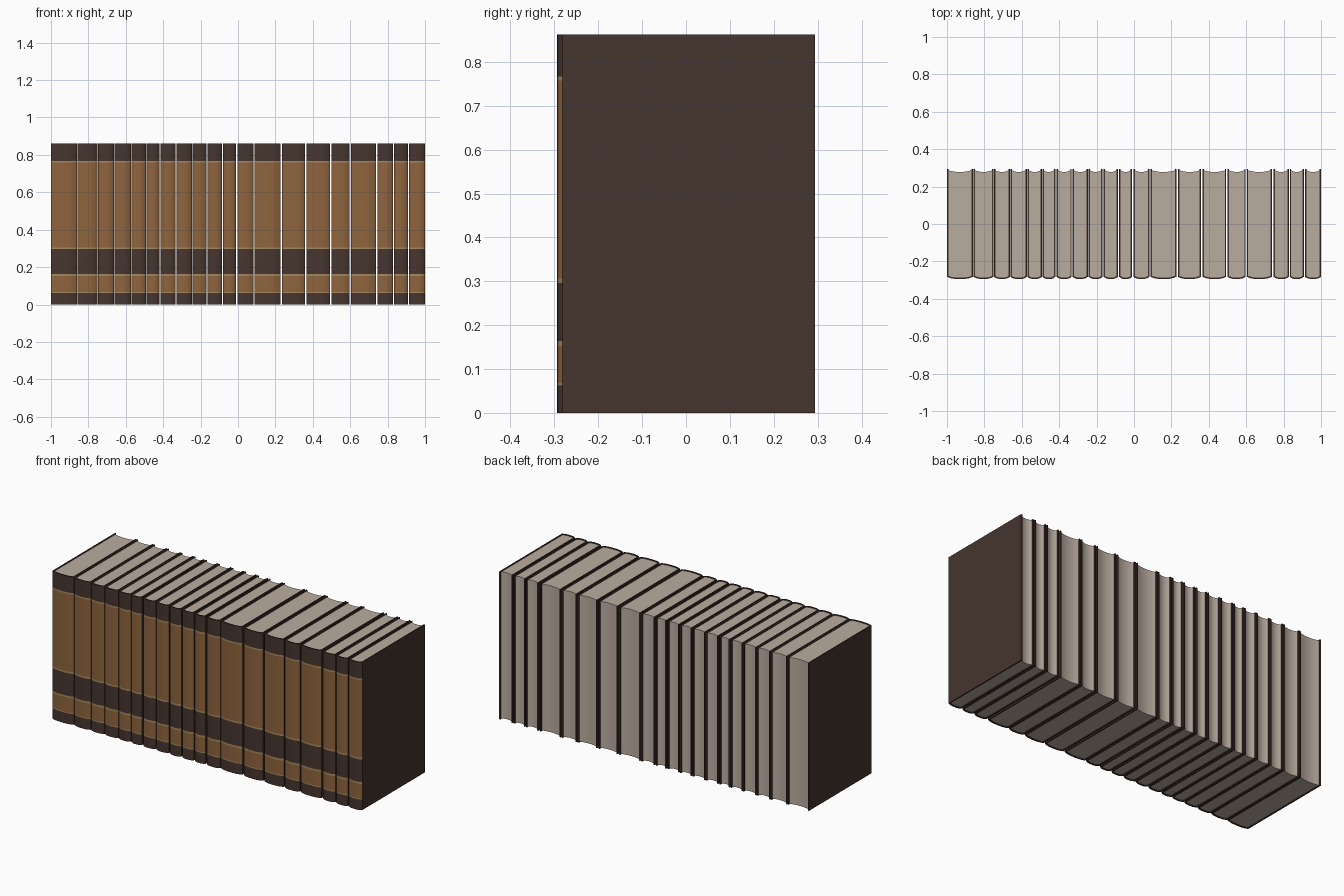
import bpy, bmesh, math

if "Cube" in bpy.data.objects:
    bpy.data.objects.remove(bpy.data.objects["Cube"])

H, BACK, T = 0.862, 0.294, 0.0075      # height, rear edge, cover thickness
SEG = 12                               # segments across each rounded spine


def material(name, rgb):
    m = bpy.data.materials.new(name)
    lin = [((c / 255 + 0.055) / 1.055) ** 2.4 for c in rgb]
    m.diffuse_color = (*lin, 1)
    m.use_nodes = True
    m.node_tree.nodes["Principled BSDF"].inputs["Base Color"].default_value = m.diffuse_color
    return m


DARK = material("dark leather", (70, 53, 46))
TAN = material("tan leather", (142, 100, 61))
GOLD = material("pale gilt", (164, 136, 94))
PAPER = material("aged paper", (186, 172, 160))

# Spine bands from bottom to top: (top height, material slot)
BANDS = [(0.062, 0), (0.068, 2), (0.153, 1), (0.164, 2), (0.296, 0),
         (0.306, 2), (0.758, 1), (0.767, 2), (H, 0)]

# Left and right edge of each book
BOOKS = [(-1.0, -0.861), (-0.858, -0.752), (-0.749, -0.663), (-0.66, -0.573),
         (-0.57, -0.492), (-0.489, -0.421), (-0.414, -0.333), (-0.329, -0.247),
         (-0.242, -0.168), (-0.162, -0.086), (-0.079, -0.011), (-0.003, 0.083),
         (0.089, 0.226), (0.235, 0.359), (0.367, 0.493), (0.5, 0.597),
         (0.603, 0.737), (0.747, 0.828), (0.833, 0.908), (0.914, 1.0)]


def curve(x0, x1, y_edge, depth, power):
    """Points across a book, bowed toward -y in the middle."""
    pts = []
    for i in range(SEG + 1):
        u = -math.cos(math.pi * i / SEG)
        pts.append(((x0 + x1) / 2 + u * (x1 - x0) / 2,
                    y_edge - depth * (1 - abs(u) ** power)))
    return pts


def finish(bm, name, mats):
    bmesh.ops.recalc_face_normals(bm, faces=bm.faces)
    me = bpy.data.meshes.new(name)
    bm.to_mesh(me)
    bm.free()
    for m in mats:
        me.materials.append(m)
    me.shade_smooth()
    me.set_sharp_from_angle(angle=math.radians(35))
    ob = bpy.data.objects.new(name, me)
    bpy.context.collection.objects.link(ob)


def cover(name, x0, x1):
    # U-shaped profile: two boards joined by a rounded spine
    outer = [(x0, BACK)] + curve(x0, x1, -0.282, 0.012, 3) + [(x1, BACK)]
    a, b = x0 + T, x1 - T
    inner = [(a, BACK)] + curve(a, b, -0.277, 0.009, 3) + [(b, BACK)]
    n = len(outer)
    loop = outer + inner[::-1]
    bm = bmesh.new()
    rings = [[bm.verts.new((x, y, z)) for x, y in loop]
             for z in [0.0] + [top for top, _ in BANDS]]
    for k, (_, slot) in enumerate(BANDS):
        lo, hi = rings[k], rings[k + 1]
        for i in range(2 * n):
            j = (i + 1) % (2 * n)
            f = bm.faces.new((lo[i], lo[j], hi[j], hi[i]))
            if 1 <= i <= n - 3:            # outer spine only
                f.material_index = slot
    for r in (rings[0], rings[-1]):        # top and bottom edges
        for i in range(n - 1):
            bm.faces.new((r[i], r[i + 1], r[2 * n - 2 - i], r[2 * n - 1 - i]))
    finish(bm, name, (DARK, TAN, GOLD))


def pages(name, x0, x1):
    # Paper block with a hollow fore-edge
    a, b = x0 + T, x1 - T
    loop = curve(a, b, -0.277, 0.009, 3) + curve(a, b, 0.287, 0.009, 2)[::-1]
    bm = bmesh.new()
    base = bm.faces.new([bm.verts.new((x, y, 0.004)) for x, y in loop])
    ext = bmesh.ops.extrude_face_region(bm, geom=[base], use_keep_orig=True)
    top = [v for v in ext["geom"] if isinstance(v, bmesh.types.BMVert)]
    bmesh.ops.translate(bm, verts=top, vec=(0, 0, H - 0.008))
    finish(bm, name, (PAPER,))


for i, (x0, x1) in enumerate(BOOKS, 1):
    cover(f"book_cover_{i}", x0, x1)
    pages(f"book_pages_{i}", x0, x1)
